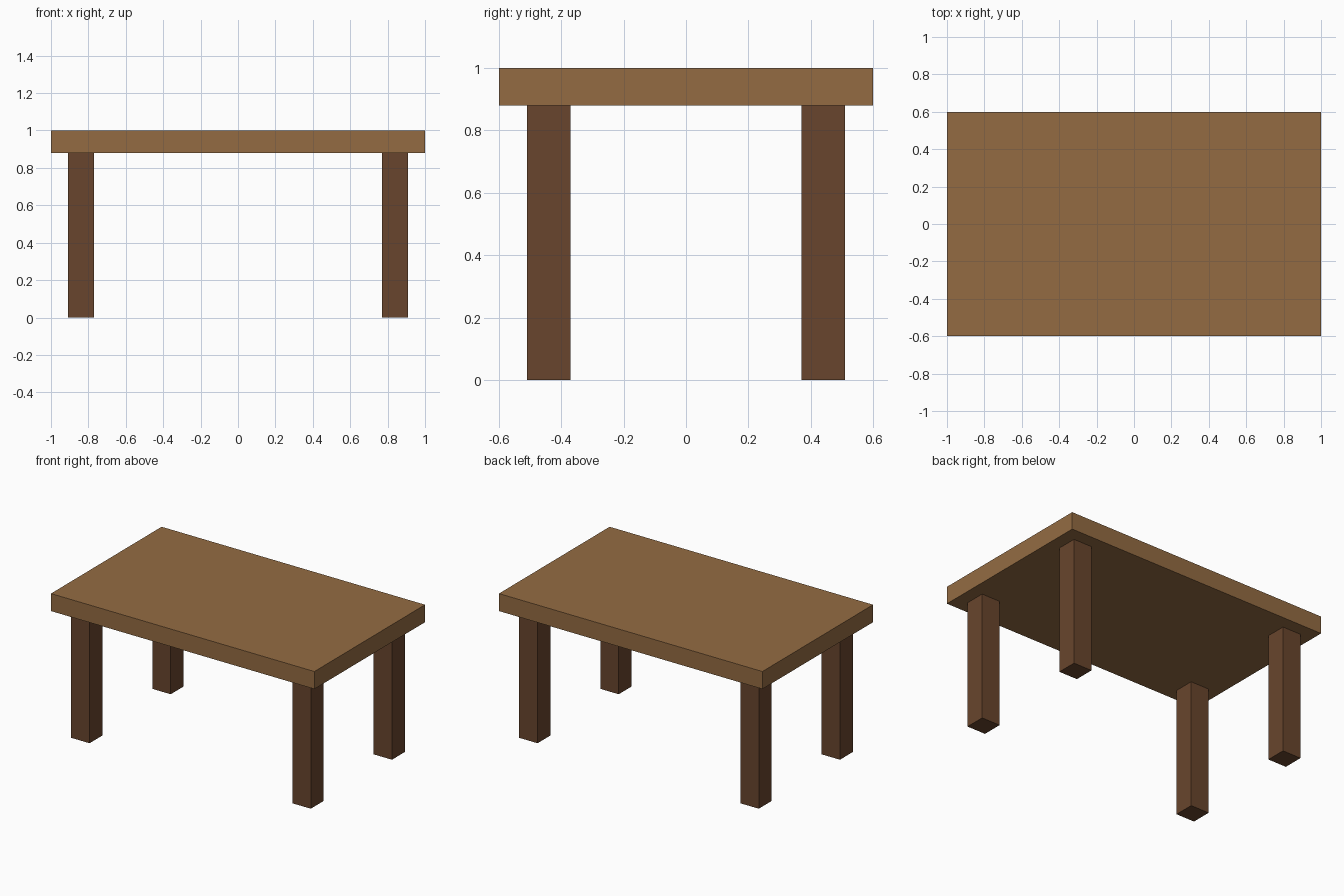
import bpy

if "Cube" in bpy.data.objects:
    bpy.data.objects.remove(bpy.data.objects["Cube"])


def material(name, color):
    m = bpy.data.materials.new(name)
    m.diffuse_color = (*color, 1.0)
    m.use_nodes = True
    m.node_tree.nodes["Principled BSDF"].inputs["Base Color"].default_value = m.diffuse_color
    return m


def box(name, center, size, mat):
    bpy.ops.mesh.primitive_cube_add(size=1, location=center)
    ob = bpy.context.object
    ob.name = name
    ob.scale = size
    bpy.ops.object.transform_apply(location=False, rotation=False, scale=True)
    ob.data.materials.append(mat)
    return ob


light_wood = material("light wood", (0.295, 0.148, 0.055))
dark_wood = material("dark wood", (0.14, 0.06, 0.026))

# Table top
TOP_Z, THICK = 1.0, 0.12
box("table_top", (0, 0, TOP_Z - THICK / 2), (2.0, 1.2, THICK), light_wood)

# Four square legs, set in from the corners
leg_h = TOP_Z - THICK
for side, sx in (("left", -1), ("right", 1)):
    for end, sy in (("front", -1), ("back", 1)):
        box(f"{end}_{side}_leg", (sx * 0.84, sy * 0.44, leg_h / 2),
            (0.14, 0.14, leg_h), dark_wood)
